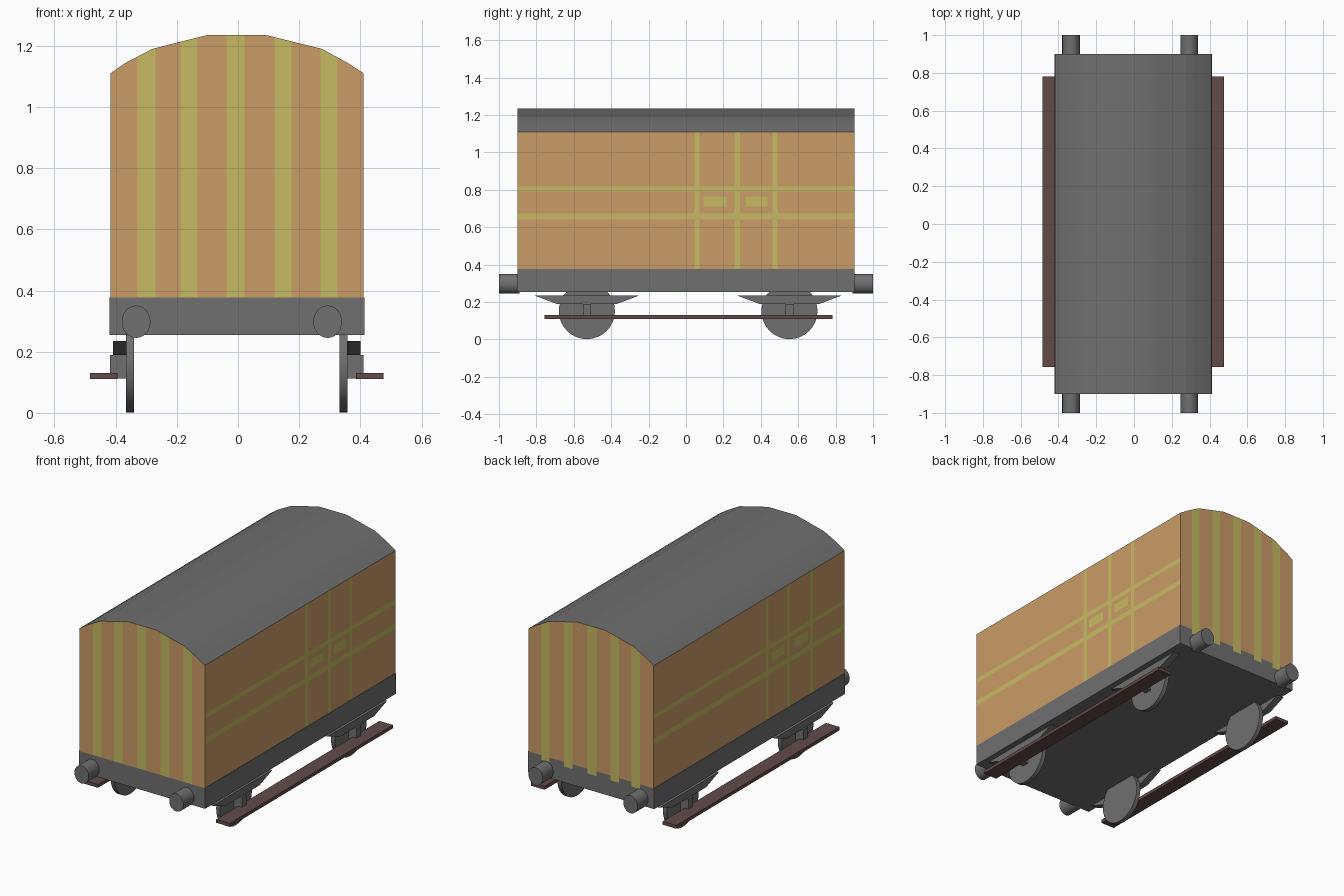
import bpy, bmesh, math
from mathutils import Vector, Matrix

if "Cube" in bpy.data.objects:
    bpy.data.objects.remove(bpy.data.objects["Cube"])


def material(name, rgb):
    m = bpy.data.materials.new(name)
    m.diffuse_color = (*rgb, 1)
    m.use_nodes = True
    m.node_tree.nodes["Principled BSDF"].inputs["Base Color"].default_value = m.diffuse_color
    return m


TAN = material("tan planks", (0.60, 0.335, 0.135))
YELLOW = material("yellow stripes", (0.57, 0.49, 0.125))
GREY = material("dark grey", (0.16, 0.16, 0.16))
BROWN = material("brown wood", (0.125, 0.068, 0.068))


def finish(bm, name, mats, smooth=False):
    bmesh.ops.recalc_face_normals(bm, faces=bm.faces[:])
    me = bpy.data.meshes.new(name)
    bm.to_mesh(me)
    bm.free()
    ob = bpy.data.objects.new(name, me)
    bpy.context.collection.objects.link(ob)
    for m in mats:
        me.materials.append(m)
    if smooth:
        bpy.ops.object.select_all(action='DESELECT')
        ob.select_set(True)
        bpy.context.view_layer.objects.active = ob
        bpy.ops.object.shade_smooth_by_angle(angle=math.radians(35))
    return ob


def prism(points, move):
    """Close an outline of 3D points and extrude it along a vector."""
    bm = bmesh.new()
    face = bm.faces.new([bm.verts.new(p) for p in points])
    new = bmesh.ops.extrude_face_region(bm, geom=[face])["geom"]
    bmesh.ops.translate(bm, vec=move, verts=[v for v in new if isinstance(v, bmesh.types.BMVert)])
    return bm


def box(x0, x1, y0, y1, z0, z1):
    return prism([(x0, y0, z0), (x1, y0, z0), (x1, y1, z0), (x0, y1, z0)], (0, 0, z1 - z0))


def cut(bm, axis, values):
    for v in values:
        co, no = Vector(), Vector()
        co[axis], no[axis] = v, 1
        bmesh.ops.bisect_plane(bm, geom=bm.verts[:] + bm.edges[:] + bm.faces[:],
                               plane_co=co, plane_no=no, dist=1e-5)


def inside(v, spans):
    return any(a < v < b for a, b in spans)


def flat(spans):
    return [v for s in spans for v in s]


# Stripe layout
END_STRIPES = [(-0.328, -0.27), (-0.188, -0.132), (-0.038, 0.021), (0.119, 0.175), (0.27, 0.325)]
RAILS = [(0.642, 0.674), (0.791, 0.818)]
POSTS = [(0.045, 0.073), (0.26, 0.29), (0.463, 0.49)]
LABELS = [(0.094, 0.217), (0.318, 0.436)]
LABEL_Z = [(0.711, 0.765)]
LEFT_SHIFT = -0.647          # the left side carries its door further forward

# Van body with arched roof
EAVES = 1.11
arch = [(0.411, EAVES), (0.36, 1.143), (0.275, 1.19), (0.088, 1.236),
        (-0.098, 1.236), (-0.28, 1.19), (-0.37, 1.143), (-0.417, EAVES)]
outline = [(-0.417, 0.378), (0.411, 0.378)] + arch
body = prism([(x, -0.9, z) for x, z in outline], (0, 1.8, 0))
cut(body, 0, flat(END_STRIPES))
cut(body, 1, flat(POSTS + LABELS) + [y + LEFT_SHIFT for y in flat(POSTS + LABELS)])
cut(body, 2, flat(RAILS + LABEL_Z))
body.normal_update()
for f in body.faces:
    c = f.calc_center_median()
    if abs(c.y) > 0.899:                                   # ends: planks
        f.material_index = 1 if inside(c.x, END_STRIPES) else 0
    elif c.z > EAVES:                                      # roof
        f.material_index = 2
    elif abs(c.x) > 0.41:                                  # sides: door and rails
        y = c.y if c.x > 0 else c.y - LEFT_SHIFT
        painted = (inside(c.z, RAILS) or inside(y, POSTS)
                   or (inside(y, LABELS) and inside(c.z, LABEL_Z)))
        f.material_index = 1 if painted else 0
finish(body, "van_body", [TAN, YELLOW, GREY], smooth=True)

# Underframe, the plank stripes run slightly over it at the back
frame = box(-0.42, 0.413, -0.9, 0.9, 0.255, 0.378)
cut(frame, 0, flat(END_STRIPES))
cut(frame, 2, [0.35])
for f in frame.faces:
    c = f.calc_center_median()
    if c.y > 0.899 and c.z > 0.35 and inside(c.x, END_STRIPES):
        f.material_index = 1
finish(frame, "underframe", [GREY, YELLOW])

# Buffers at both ends
for x in (-0.333, 0.293):
    for s, end in ((-1, "front"), (1, "back")):
        ring = [(x + 0.047 * math.cos(t), s * 0.89, 0.298 + 0.053 * math.sin(t))
                for t in (2 * math.pi * i / 24 for i in range(24))]
        finish(prism(ring, (0, s * 0.11, 0)), end + "_buffer", [GREY], smooth=True)

# Running gear on each side
for s, side in ((-1, "left"), (1, "right")):
    off = -0.004
    for y, end in ((-0.53, "front"), (0.553, "back")):
        name = f"{side}_{end}_"
        ring = [(s * 0.336 + off, y + 0.15 * math.cos(t), 0.152 + 0.15 * math.sin(t))
                for t in (2 * math.pi * i / 32 for i in range(32))]
        finish(prism(ring, (s * 0.026, 0, 0)), name + "wheel", [GREY], smooth=True)
        leaf = [(-0.28, 0.235), (-0.16, 0.19), (0.16, 0.19), (0.28, 0.235)]
        finish(prism([(s * 0.361 + off, y + a, z) for a, z in leaf], (s * 0.044, 0, 0)),
               name + "spring", [GREY])
        xs = sorted((s * 0.36 + off, s * 0.415 + off))
        finish(box(*xs, y - 0.021, y + 0.021, 0.112, 0.19), name + "axle_box", [GREY])
    xs = sorted((s * 0.39 + off, s * 0.48 + off))
    finish(box(*xs, -0.757, 0.782, 0.11, 0.13), side + "_footboard", [BROWN])
